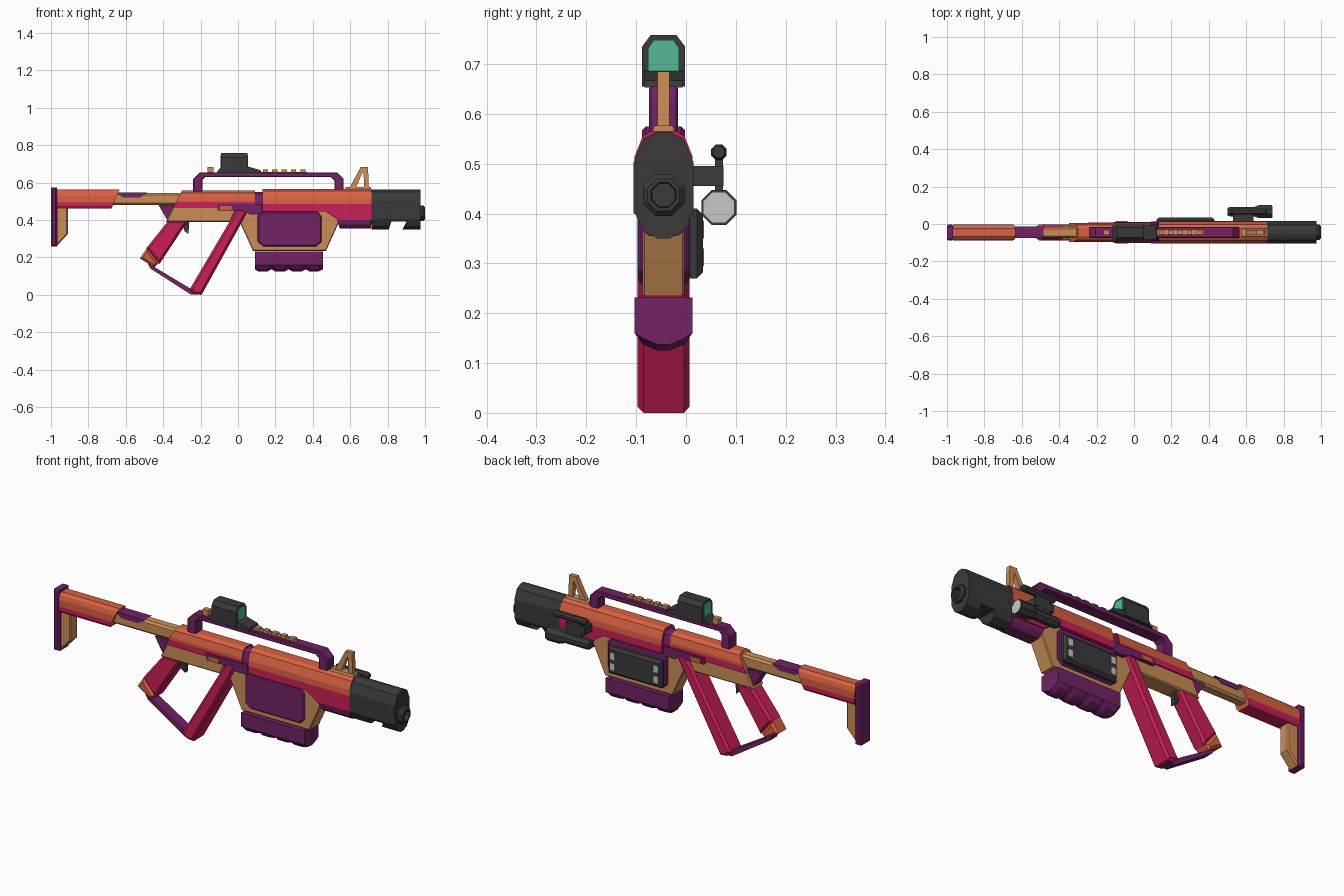
import bpy, bmesh, math

if "Cube" in bpy.data.objects:
    bpy.data.objects.remove(bpy.data.objects["Cube"])

YC = -0.045  # centre plane of the gun


def mat(name, r, g, b):
    m = bpy.data.materials.new(name)
    m.diffuse_color = (r, g, b, 1)
    m.use_nodes = True
    m.node_tree.nodes["Principled BSDF"].inputs["Base Color"].default_value = m.diffuse_color
    return m


ORANGE = mat("orange", .69, .118, .054)
CRIMSON = mat("crimson", .60, .014, .095)
PURPLE = mat("purple", .17, .016, .13)
TAN = mat("tan", .60, .27, .095)
DARK = mat("dark_grey", .042, .042, .042)
LIGHT = mat("light_grey", .57, .57, .57)
TEAL = mat("teal", .088, .50, .30)


def finish(name, bm, mats, split=None):
    """Write the mesh; faces centred above split get the second material."""
    bmesh.ops.recalc_face_normals(bm, faces=bm.faces)
    if split is not None:
        for f in bm.faces:
            if f.calc_center_median().z > split and abs(f.normal.x) < 0.95:
                f.material_index = 1
    me = bpy.data.meshes.new(name)
    bm.to_mesh(me)
    bm.free()
    for m in mats:
        me.materials.append(m)
    ob = bpy.data.objects.new(name, me)
    bpy.context.collection.objects.link(ob)
    return ob


def prism(name, pts, hw, m, chamfer=0, yc=YC):
    """Side profile (x, z) extruded in y, with optional chamfered rims."""
    bm = bmesh.new()
    a = [bm.verts.new((x, yc - hw, z)) for x, z in pts]
    b = [bm.verts.new((x, yc + hw, z)) for x, z in pts]
    caps = [bm.faces.new(a), bm.faces.new(b[::-1])]
    n = len(pts)
    for i in range(n):
        j = (i + 1) % n
        bm.faces.new((a[j], a[i], b[i], b[j]))
    if chamfer:
        bmesh.ops.recalc_face_normals(bm, faces=bm.faces)
        edges = list({e for f in caps for e in f.edges})
        bmesh.ops.bevel(bm, geom=edges, offset=chamfer, segments=1, affect='EDGES')
    return finish(name, bm, [m])


def box(name, x0, x1, z0, z1, hw, m, chamfer=0, yc=YC):
    return prism(name, [(x0, z0), (x1, z0), (x1, z1), (x0, z1)], hw, m, chamfer, yc)


def loft(name, rings, mats, split=None):
    bm = bmesh.new()
    vs = [[bm.verts.new(p) for p in r] for r in rings]
    n = len(vs[0])
    for a, b in zip(vs, vs[1:]):
        for i in range(n):
            j = (i + 1) % n
            bm.faces.new((a[i], a[j], b[j], b[i]))
    bm.faces.new(vs[0])
    bm.faces.new(vs[-1])
    return finish(name, bm, mats, split)


def ring(x, half, slant=0, zref=0):
    """Mirror half of a cross-section (y, z) listed from top to bottom."""
    full = half + [(-y, z) for y, z in half[::-1]]
    return [(x + slant * (z - zref), YC + y, z) for y, z in full]


def shell(name, x0, x1, half, mats, split=None, s0=0, s1=0):
    zt = half[0][1]
    return loft(name, [ring(x0, half, s0, zt), ring(x1, half, s1, zt)], mats, split)


def lathe(name, prof, y, z, m, n=8):
    rings = []
    for x, r in prof:
        rings.append([(x, y + r * math.cos(math.tau * (i + .5) / n),
                       z + r * math.sin(math.tau * (i + .5) / n)) for i in range(n)])
    return loft(name, rings, [m])


# Stock
box("butt_plate", -1, -.967, .26, .575, .043, PURPLE, .008)
shell("cheek_rest", -.968, -.633, [(.022, .563), (.036, .552), (.043, .53), (.043, .495),
      (.043, .475), (.035, .462)], [CRIMSON, ORANGE], .495, 0, .43)
prism("stock_heel", [(-.97, .47), (-.91, .47), (-.91, .325), (-.97, .26)], .03, TAN, .006)
shell("stock_tube", -.68, -.30, [(.018, .545), (.028, .535), (.028, .49), (.018, .48)], [TAN])
prism("tube_inset", [(-.645, .547), (-.485, .547), (-.52, .522), (-.62, .522)], .031, PURPLE)

# Rear receiver
shell("receiver_top", -.30, .09, [(.022, .557), (.04, .545), (.05, .51), (.05, .497), (.05, .465)],
      [CRIMSON, ORANGE], .497, .53, 0)
prism("receiver_lower", [(-.345, .475), (.0, .475), (-.04, .39), (-.385, .39)], .043, TAN, .006)
prism("receiver_web", [(-.425, .48), (-.34, .48), (-.375, .395)], .03, PURPLE)
shell("receiver_joint", .06, .14, [(.02, .55), (.036, .54), (.046, .5), (.046, .43)], [PURPLE])
prism("catch_plate", [(-.11, .485), (.125, .485), (.125, .435), (.06, .435), (.03, .45),
      (-.11, .45)], .056, PURPLE)
box("catch_button", -.095, -.035, .455, .476, .06, ORANGE)
prism("trigger", [(-.32, .395), (-.26, .395), (-.265, .325), (-.285, .34), (-.295, .37)], .012, DARK)

# Grip, front bar and guard
prism("grip", [(-.37, .40), (-.265, .40), (-.42, .165), (-.49, .25)], .042, CRIMSON, .012)
prism("grip_end", [(-.487, .25), (-.425, .17), (-.447, .147), (-.525, .195)], .042, ORANGE, .012)
prism("front_bar", [(-.005, .46), (.06, .46), (-.195, 0), (-.235, .005), (-.258, .03)],
      .0525, CRIMSON, .012)
prism("grip_guard", [(-.485, .172), (-.245, .028), (-.2, .02), (-.2, .002), (-.252, .002),
      (-.47, .142)], .028, PURPLE)

# Front housing
prism("magazine_housing", [(-.01, .46), (.005, .40), (.08, .235), (.47, .235), (.545, .40),
      (.52, .46)], .042, TAN, .004)
prism("housing_panel", [(.105, .425), (.125, .445), (.425, .445), (.447, .42), (.447, .285),
      (.42, .26), (.135, .26), (.105, .285)], .051, PURPLE, .006)
rings = []
for i in range(4):  # ridged lower pack
    for t, drop in ((0, .012), (.2, 0), (.75, 0), (1, .012)):
        x = .09 + (i + t * .98) * .365 / 4
        rings.append(ring(x, [(.058, .232), (.058, .16), (.042, .138 + drop), (.012, .125 + drop)]))
loft("lower_pack", rings, [PURPLE])

# Rear-side dark module with light tabs
box("side_module", .12, .43, .27, .41, .019, DARK, .012, .015)
for k, x in enumerate((.135, .385)):
    for j, z in enumerate((.295, .35)):
        box(f"module_tab_{k}_{j}", x, x + .026, z, z + .035, .003, LIGHT, 0, .033)

# Handguard
shell("handguard", .13, .715, [(.025, .566), (.042, .555), (.058, .515), (.06, .485), (.06, .447)],
      [CRIMSON, ORANGE], .485)
prism("handguard_front", [(.46, .45), (.715, .45), (.715, .40), (.535, .40)], .06, CRIMSON)
shell("foregrip", .53, .712, [(.055, .402), (.05, .375), (.03, .355)], [PURPLE], None, -.3, 0)

# Muzzle with a slot cut across its underside
muzzle = shell("muzzle", .715, .975, [(.012, .564), (.04, .55), (.06, .503), (.06, .405),
               (.04, .365), (.012, .35)], [DARK])
cut = prism("slot_cutter", [(.80, .33), (.82, .392), (.90, .392), (.87, .33)], .1, DARK)
cut.hide_render = True
cut.hide_viewport = True
mod = muzzle.modifiers.new("slot", 'BOOLEAN')
mod.operation = 'DIFFERENCE'
mod.solver = 'EXACT'
mod.object = cut
lathe("nozzle", [(.96, .045), (.99, .045), (1, .035), (1, .027), (.978, .025)], YC, .437, DARK)

# Carry handle, sights
prism("carry_handle", [(-.24, .55), (-.24, .62), (-.205, .655), (.53, .655), (.565, .62),
      (.565, .55), (.515, .55), (.515, .612), (.495, .63), (-.175, .63), (-.19, .615),
      (-.19, .55)], .029, PURPLE, .004)
for i in range(5):
    x = .147 + i * .05
    box(f"rail_bump_{i}", x - .014, x + .014, .65, .67, .012, TAN)
box("rear_sight", -.163, -.13, .65, .685, .014, TAN)
box("rail_strip", .12, .37, .652, .658, .012, TAN)
for k, pts in enumerate(([(.59, .56), (.625, .56), (.67, .665), (.655, .682)],
                         [(.675, .56), (.70, .56), (.695, .682), (.67, .682)],
                         [(.645, .655), (.695, .655), (.695, .685), (.655, .685)])):
    prism(f"front_sight_{k}", pts, .012, TAN)
shell("front_sight_base", .575, .71, [(.018, .577), (.026, .555)], [TAN])

# Optic
prism("optic_base", [(-.115, .653), (.125, .653), (.12, .667), (.05, .687), (-.09, .687)], .038, DARK)
shell("optic_hood", -.09, .05, [(.026, .758), (.043, .735), (.043, .655)], [DARK])
for k, x in enumerate((-.094, .046)):
    shell(f"lens_{k}", x, x + .008, [(.02, .748), (.031, .732), (.031, .676)], [TEAL])

# Flashlight on the far side
lathe("flashlight", [(.50, .022), (.515, .027), (.64, .027), (.67, .038), (.738, .038)],
      .066, .412, DARK)
lathe("flashlight_lens", [(.736, .033), (.741, .033)], .066, .412, LIGHT)
box("light_mount", .53, .64, .455, .495, .032, DARK, 0, .043)
box("light_post", .55, .63, .43, .525, .008, DARK, 0, .066)
lathe("laser_rod", [(.52, .012), (.53, .017), (.70, .017), (.71, .012)], .066, .523, DARK)
